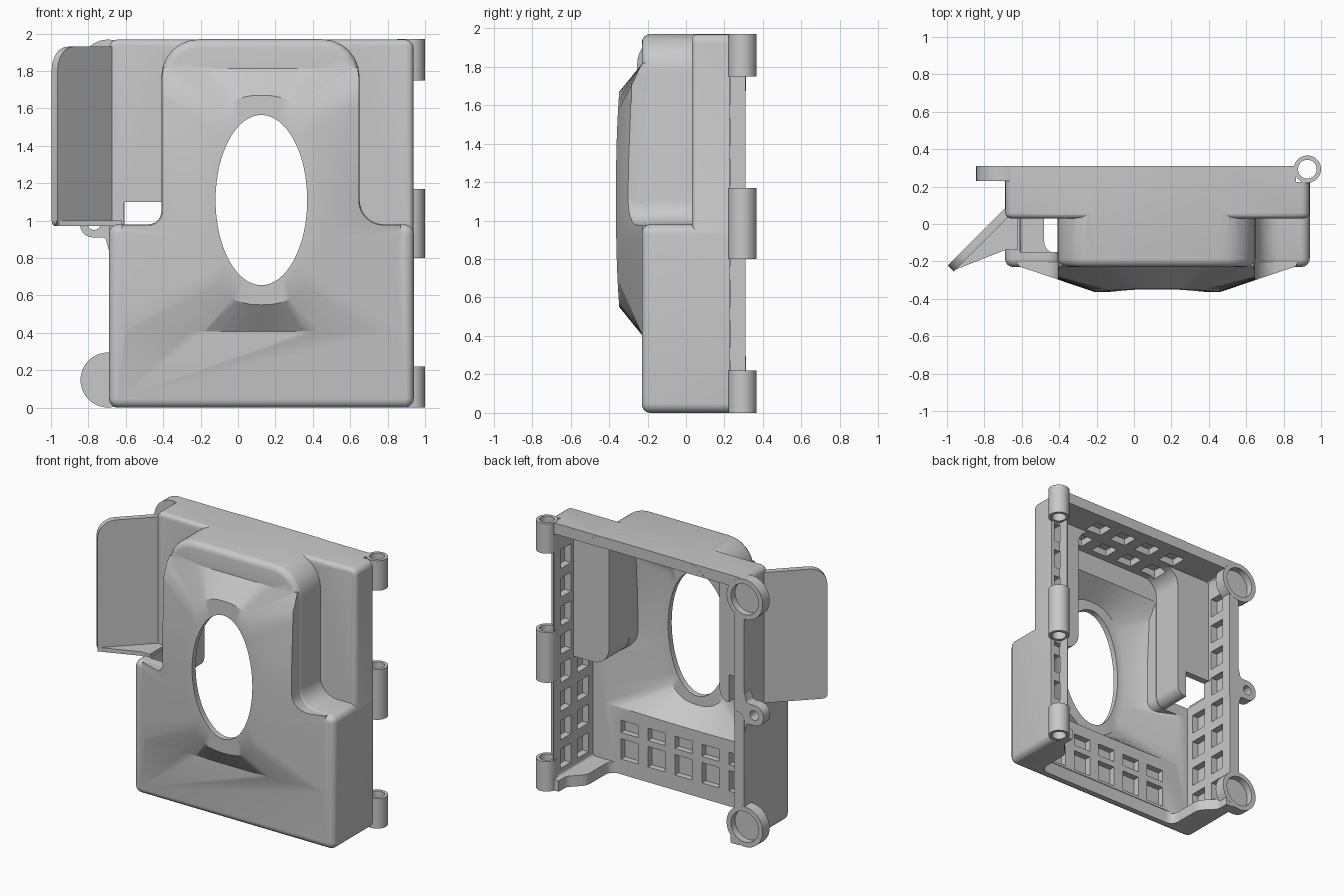
import bpy, bmesh, math
from mathutils import Vector, Matrix

cube = bpy.data.objects.get("Cube")
if cube:
    bpy.data.objects.remove(cube, do_unlink=True)

grey = bpy.data.materials.new("plain grey")
grey.use_nodes = True
grey.diffuse_color = (0.58, 0.58, 0.58, 1)
grey.node_tree.nodes["Principled BSDF"].inputs["Base Color"].default_value = (0.58, 0.58, 0.58, 1)


def finish(name, bm):
    bmesh.ops.recalc_face_normals(bm, faces=bm.faces)
    mesh = bpy.data.meshes.new(name)
    bm.to_mesh(mesh)
    bm.free()
    mesh.materials.append(grey)
    obj = bpy.data.objects.new(name, mesh)
    bpy.context.collection.objects.link(obj)
    return obj


def activate(obj):
    bpy.ops.object.select_all(action='DESELECT')
    obj.select_set(True)
    bpy.context.view_layer.objects.active = obj


def combine(obj, other, op):
    activate(obj)
    mod = obj.modifiers.new("cut", 'BOOLEAN')
    mod.operation, mod.object, mod.solver = op, other, 'EXACT'
    bpy.ops.object.modifier_apply(modifier=mod.name)
    bpy.data.objects.remove(other, do_unlink=True)


def rounded(points, steps=6):
    """Polygon of (u, v, radius) corners turned into points with true arcs."""
    out = []
    for i, (u, v, r) in enumerate(points):
        p = Vector((u, v))
        if r <= 0:
            out.append(p)
            continue
        a = (Vector(points[i - 1][:2]) - p).normalized()
        b = (Vector(points[(i + 1) % len(points)][:2]) - p).normalized()
        half = a.angle(b) / 2
        c = p + (a + b).normalized() * (r / math.sin(half))
        s = p + a * (r / math.tan(half)) - c
        e = p + b * (r / math.tan(half)) - c
        turn = math.pi - 2 * half
        for k in range(steps + 1):
            f = k / steps
            out.append(c + (s * math.sin((1 - f) * turn) + e * math.sin(f * turn)) / math.sin(turn))
    return out


def prism(name, points, axis, lo, hi, bevel=0):
    bm = bmesh.new()
    place = (lambda p, h: (p.x, h, p.y)) if axis == 'y' else (lambda p, h: (p.x, p.y, h))
    pts = rounded(points)
    a = [bm.verts.new(place(p, lo)) for p in pts]
    b = [bm.verts.new(place(p, hi)) for p in pts]
    cap = bm.faces.new(a)
    bm.faces.new(b)
    for i in range(len(pts)):
        bm.faces.new((a[i - 1], a[i], b[i], b[i - 1]))
    bmesh.ops.recalc_face_normals(bm, faces=bm.faces)
    if bevel:
        bmesh.ops.bevel(bm, geom=list(cap.edges), offset=bevel, segments=4,
                        profile=0.5, affect='EDGES', clamp_overlap=False)
    return finish(name, bm)


def boxes(name, items):
    bm = bmesh.new()
    for centre, size in items:
        bmesh.ops.create_cube(bm, size=1, matrix=Matrix.Translation(centre) @ Matrix.Diagonal((*size, 1)))
    return finish(name, bm)


def cylinder(name, u, v, ru, rv, axis, lo, hi, n=48):
    bm = bmesh.new()
    bmesh.ops.create_cone(bm, cap_ends=True, segments=n, radius1=1, radius2=1, depth=1)
    bm.transform(Matrix.Diagonal((ru, rv, hi - lo, 1)))
    if axis == 'y':
        bm.transform(Matrix.Rotation(math.pi / 2, 4, 'X'))
    mid = (lo + hi) / 2
    bm.transform(Matrix.Translation((u, mid, v) if axis == 'y' else (u, v, mid)))
    return finish(name, bm)


MX, MZ = 0.125, 1.11      # centre of the bulge and its oval opening
WALL = 0.08


def front_outline(t, r):
    left, right, base, ledge, top = -0.69 + t, 0.94 - t, t, 0.98 - t, 1.97 - t
    inner, outer = -0.41 + t, 0.65 - t
    return [(left, base, r), (right, base, r), (right, ledge, r), (outer, ledge, 0.13),
            (outer, top, 0.2 - t), (inner, top, 0.2 - t), (inner, ledge, 0.07), (left, ledge, r)]


def slab_outline(t, r):
    l, h, b, u = -0.69 + t, 0.94 - t, t, 1.97 - t
    return [(l, b, r), (h, b, r), (h, u, r), (l, u, r)]


def bulge(name, base, ring, y_back, y_base, y_ring):
    """Loft from a rectangle to a soft oval ring, closed by a shallow cap."""
    bm = bmesh.new()
    n = 64
    loops = [[], [], []]
    for i in range(n):
        c, s = math.cos(math.tau * i / n), math.sin(math.tau * i / n)
        m = max(abs(c), abs(s))
        for k, y in enumerate((y_back, y_base)):
            loops[k].append(bm.verts.new((MX + base[0] * c / m, y, MZ + base[1] * s / m)))
        su, sv = [math.copysign(abs(w) ** 0.8, w) for w in (c, s)]
        loops[2].append(bm.verts.new((MX + ring[0] * su, y_ring - 0.017 * c * c, MZ + ring[1] * sv)))
    bm.faces.new(loops[0])
    tip = bm.verts.new((MX, y_ring - 0.01, MZ))
    for i in range(n):
        for p, q in zip(loops, loops[1:]):
            bm.faces.new((p[i - 1], p[i], q[i], q[i - 1]))
        bm.faces.new((loops[2][i - 1], loops[2][i], tip))
    return finish(name, bm)


# Outer shell: stepped front, back slab and bulge
body = prism("cover_body", front_outline(0, 0.05), 'y', -0.23, 0.31, 0.045)
combine(body, prism("slab", slab_outline(0.002, 0.045), 'y', 0.03, 0.309, 0.03), 'UNION')
dome = bulge("dome", (0.745, 0.71), (0.335, 0.56), -0.12, -0.225, -0.347)
combine(dome, prism("clip", front_outline(0.004, 0.05), 'y', -0.5, 0), 'INTERSECT')
combine(body, dome, 'UNION')

# Hollow inside
hollow = prism("hollow", front_outline(WALL, 0.02), 'y', -0.15, 0.4)
combine(hollow, prism("slab_hollow", slab_outline(WALL + 0.002, 0.02), 'y', 0.08, 0.399), 'UNION')
dome = bulge("dome_hollow", (0.66, 0.63), (0.3, 0.52), -0.1, -0.14, -0.305)
combine(dome, prism("clip", front_outline(WALL + 0.003, 0.02), 'y', -0.5, 0), 'INTERSECT')
combine(hollow, dome, 'UNION')
combine(body, hollow, 'DIFFERENCE')

# Oval opening, corner opening, hinge clearance and open floor
combine(body, cylinder("oval", MX, MZ, 0.245, 0.455, 'y', -0.6, 0.2, 64), 'DIFFERENCE')
combine(body, boxes("corner_cut", [((-0.508, -0.02, 0.995), (0.204, 0.26, 0.21))]), 'DIFFERENCE')
combine(body, boxes("hinge_cut", [((0.965, 0.425, 1), (0.2, 0.4, 3))]), 'DIFFERENCE')
floor_cut = [(-0.48, -0.155, 0.06), (0.72, -0.155, 0.06), (0.72, 0.12, 0.1), (0.82, 0.22, 0.06),
             (0.82, 0.4, 0), (-0.58, 0.4, 0), (-0.58, 0.22, 0.06), (-0.48, 0.12, 0.1)]
combine(body, prism("floor_cut", floor_cut, 'z', -0.1, 0.095), 'DIFFERENCE')

# Grid of shallow pockets on the inner walls
pockets = []
for x in (-0.69 + WALL, 0.94 - WALL):
    for i in range(8):
        z = 0.2 + 0.21 * i
        pockets.append(((x, 0.17, z), (0.1, 0.12, 0.14)))
        if i < 4:
            pockets.append(((x, -0.03, z), (0.1, 0.13, 0.14)))
for i in range(5):
    for z, h in ((0.19, 0.15), (0.355, 0.09)):
        pockets.append(((MX + 0.22 * (i - 2), -0.15, z), (0.14, 0.09, h)))
for i in range(4):
    for y in (-0.04, 0.16):
        pockets.append(((MX + 0.22 * (i - 1.5), y, 1.97 - WALL), (0.13, 0.12, 0.1)))
combine(body, boxes("pockets", pockets), 'DIFFERENCE')

# Round magnet seats at the back corners
for z in (0.148, 1.821):
    combine(body, cylinder("seat", -0.695, z, 0.147, 0.147, 'y', 0.23, 0.311), 'UNION')
for z in (0.148, 1.821):
    combine(body, cylinder("seat_cut", -0.695, z, 0.112, 0.112, 'y', 0.262, 0.5), 'DIFFERENCE')

# Small eyelet on the side
eyelet = [(-0.845, 1.06, 0.07), (-0.845, 0.91, 0.07), (-0.71, 0.91, 0.02), (-0.69, 0.84, 0),
          (-0.65, 0.84, 0), (-0.65, 1.13, 0), (-0.69, 1.13, 0), (-0.71, 1.06, 0.02)]
ear = prism("side_eyelet", eyelet, 'y', 0.23, 0.308)
combine(ear, cylinder("ear_hole", -0.77, 0.985, 0.035, 0.035, 'y', 0, 0.5, 24), 'DIFFERENCE')
parts = [body, ear]

# Hinge barrels
for label, lo, hi in (("lower", 0, 0.22), ("middle", 0.8, 1.17), ("upper", 1.75, 1.97)):
    barrel = cylinder(label + "_hinge_barrel", 0.927, 0.293, 0.073, 0.073, 'z', lo, hi)
    combine(barrel, cylinder("pin_hole", 0.927, 0.293, 0.05, 0.05, 'z', -1, 3), 'DIFFERENCE')
    parts.append(barrel)

# Slanted side flap with its floor gusset
flap = prism("side_flap", [(-0.43, 0.97, 0.03), (0, 0.97, 0), (0, 1.93, 0), (-0.43, 1.93, 0.12)],
             'y', 0, 0.045)
flap.data.transform(Matrix.Translation((-0.66, 0.05, 0)) @ Matrix.Rotation(math.pi / 4, 4, 'Z'))
gusset = prism("flap_floor", [(-0.97, -0.25, 0), (-0.69, -0.14, 0), (-0.62, -0.14, 0),
                              (-0.62, 0.05, 0), (-0.67, 0.05, 0)], 'z', 0.97, 1.0)
parts += [flap, gusset]

for part in parts:
    activate(part)
    bpy.ops.object.shade_smooth_by_angle(angle=math.radians(30))
